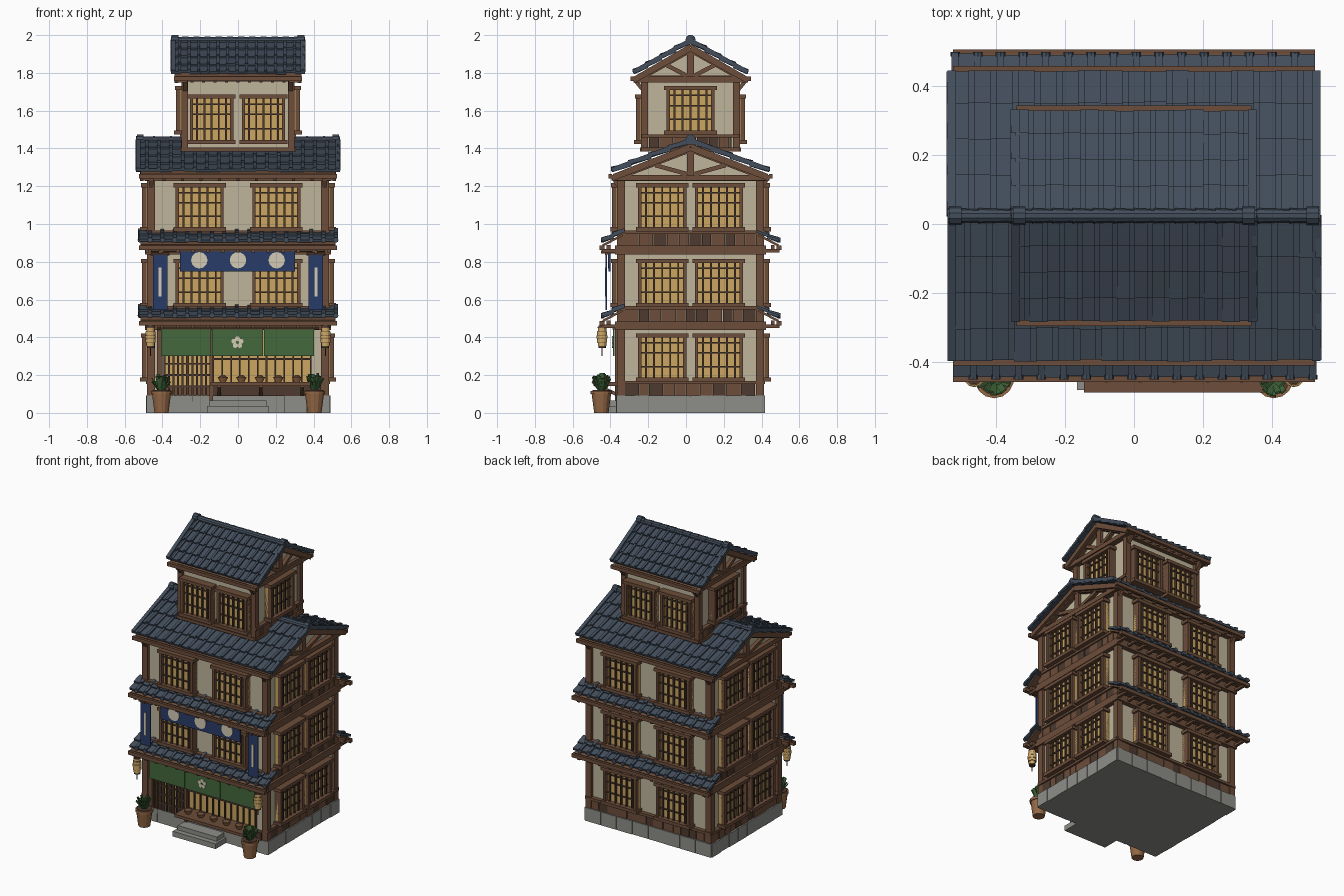
import bpy, bmesh, math, random
from mathutils import Matrix, Vector

if "Cube" in bpy.data.objects:
    bpy.data.objects.remove(bpy.data.objects["Cube"])

random.seed(4)
YC = 0.024  # depth centre of the building
COL = {'plaster': (.52, .46, .33), 'wood': (.15, .075, .042), 'dark': (.075, .042, .028), 'amber': (.60, .38, .12),
       'tile': (.055, .075, .105), 'green': (.06, .14, .045), 'navy': (.022, .045, .14), 'stone': (.27, .27, .25),
       'cream': (.66, .60, .46), 'clay': (.30, .14, .06), 'leaf': (.05, .13, .04), 'paper': (.62, .40, .14)}
parts = {}


def part(name, mat):
    return parts.setdefault(name, (bmesh.new(), mat))[0]


def face_mat(k):  # k: 0 front, 1 right, 2 back, 3 left; local front is -y
    return Matrix.Translation((0, YC, 0)) @ Matrix.Rotation(k * math.pi / 2, 4, 'Z')


def hexa(bm, m):
    v = [bm.verts.new(m @ Vector((x, y, z))) for z in (-.5, .5) for x, y in ((-.5, -.5), (.5, -.5), (.5, .5), (-.5, .5))]
    for f in ((3, 2, 1, 0), (4, 5, 6, 7), (0, 1, 5, 4), (1, 2, 6, 5), (2, 3, 7, 6), (3, 0, 4, 7)):
        bm.faces.new([v[i] for i in f])


def box(name, mat, u0, u1, d0, d1, z0, z1, k=0):
    m = Matrix.Translation(((u0 + u1) / 2, -(d0 + d1) / 2, (z0 + z1) / 2)) @ Matrix.Diagonal((u1 - u0, d1 - d0, z1 - z0, 1))
    hexa(part(name, mat), face_mat(k) @ m)


def beam(name, mat, p, q, w, h, k=0):  # bar between two (u, d, z) points
    p, q = Vector((p[0], -p[1], p[2])), Vector((q[0], -q[1], q[2]))
    x = (q - p).normalized()
    y = Vector((0, 0, 1)).cross(x)
    y = y.normalized() if y.length > 1e-4 else Vector((0, 1, 0))
    m = Matrix((x, y, x.cross(y))).transposed().to_4x4()
    m = Matrix.Translation((p + q) / 2) @ m @ Matrix.Diagonal(((q - p).length, w, h, 1))
    hexa(part(name, mat), face_mat(k) @ m)


def cyl(name, mat, u, d, z, r1, r2, h, axis='Z', n=12, k=0):  # centred cone
    rot = {'Z': Matrix(), 'X': Matrix.Rotation(math.pi / 2, 4, 'Y'), 'D': Matrix.Rotation(math.pi / 2, 4, 'X')}[axis]
    bmesh.ops.create_cone(part(name, mat), cap_ends=True, segments=n, radius1=r1, radius2=r2, depth=h,
                          matrix=face_mat(k) @ Matrix.Translation((u, -d, z)) @ rot)


def prism(name, mat, pts, d0, d1, k):
    bm, m = part(name, mat), face_mat(k)
    a, b = [[bm.verts.new(m @ Vector((u, -d, z))) for u, z in pts] for d in (d0, d1)]
    bm.faces.new(a[::-1])
    bm.faces.new(b)
    for i in range(len(pts)):
        j = (i + 1) % len(pts)
        bm.faces.new((a[i], a[j], b[j], b[i]))


def window(k, D, u, w, z0, z1, slats=5):
    a, b = u - w / 2, u + w / 2
    box('window_panes', 'amber', a, b, D - .02, D + .004, z0, z1, k)
    for s in (a, b - .018):
        box('window_frames', 'wood', s, s + .018, D - .02, D + .028, z0, z1, k)
    box('window_frames', 'wood', a - .012, b + .012, D - .02, D + .034, z1 - .016, z1 + .006, k)
    box('window_frames', 'wood', a - .012, b + .012, D - .02, D + .038, z0 - .006, z0 + .016, k)
    for i in range(1, slats + 1):
        x = a + w * i / (slats + 1)
        box('window_slats', 'dark', x - .005, x + .005, D, D + .017, z0, z1, k)
    for t in (.3, .6, .82):
        z = z0 + (z1 - z0) * t
        box('window_slats', 'dark', a, b, D, D + .012, z - .004, z + .004, k)


def wainscot(k, U, D, z0, z1):
    u = -U + .04
    while u < U - .045:
        w = min(random.uniform(.05, .08), U - .04 - u)
        nm = random.choice(('wood', 'wood', 'dark'))
        box('wainscot_' + nm, nm, u, u + w - .003, D - .025, D - .006 + random.uniform(0, .006), z0, z1, k)
        u += w
    box('wall_rails', 'wood', -U, U, D - .02, D + .008, z1 - .008, z1 + .01, k)


def tiles(k, hx, d0, z0, d1, z1, rows, cols):  # one slope of overlapping tiles
    w = 2 * hx / cols
    for r in range(rows):
        ta, tb = r / rows, min((r + 1.12) / rows, 1)
        pa = (d0 + (d1 - d0) * ta, z0 + (z1 - z0) * ta)
        pb = (d0 + (d1 - d0) * tb, z0 + (z1 - z0) * tb + .012)
        for c in range(cols):
            u, j = -hx + (c + .5) * w, random.uniform(-.003, .003)
            beam('roof_tiles', 'tile', (u, pa[0], pa[1]), (u, pb[0] + j, pb[1] + j), w * .97, .014, k)
            e = u + w * .4
            beam('roof_tile_rolls', 'tile', (e, pa[0], pa[1] + .009), (e, pb[0] + j, pb[1] + .009 + j), w * .3, .014, k)


def gable_roof(hx, bx, bd, ze, d1, z1, z0, rows, cols):
    s = (z1 - z0) / d1
    on = lambda d, off: z0 + s * d + off
    for k in (0, 2):
        tiles(k, hx, 0, z0, d1, z1, rows, cols)
        beam('roof_boards', 'wood', (0, 0, z0 - .014), (0, d1 - .01, z1 - .014), 2 * hx - .05, .014, k)
        box('eave_fascia', 'wood', -hx + .015, hx - .015, d1 - .002, d1 + .016, z1 - .032, z1 - .008, k)
        for i in range(11):  # rafters under the eave
            u = (hx - .05) * (i / 5 - 1)
            beam('rafters', 'wood', (u, bd - .05, on(bd - .05, -.032)), (u, d1, on(d1, -.032)), .016, .02, k)
        for e in (-1, 1):  # barge boards
            beam('barge_boards', 'wood', (e * (hx - .03), 0, z0 - .03), (e * (hx - .03), d1, z1 - .03), .02, .03, k)
            beam('roof_edge_rolls', 'tile', (e * (hx - .012), 0, z0 + .014), (e * (hx - .012), d1, z1 + .016), .024, .02, k)
    for k in (1, 3):  # gable plaster and timber truss
        top = z0 - .025
        prism('gable_plaster', 'plaster', [(-bd, ze), (bd, ze), (0, top)], bx - .04, bx - .012, k)
        box('truss_ties', 'wood', -d1, d1, bx - .03, bx + .02, ze - .015, ze + .015, k)
        box('king_posts', 'wood', -.018, .018, bx - .02, bx + .012, ze, top, k)
        for e in (-1, 1):
            beam('truss_rafters', 'wood', (0, bx, top - .012), (e * bd, bx, on(bd, -.037)), .035, .03, k)
            beam('truss_struts', 'wood', (e * .02, bx, ze + .02), (e * bd * .48, bx, on(bd * .48, -.05)), .025, .022, k)
            beam('eave_brackets', 'wood', (e * (bd - .02), bx - .02, ze - .07), (e * d1 * .98, bx - .02, ze), .024, .02, k)
    n = 12
    for i in range(n):  # ridge roll
        L = 2 * hx / n
        cyl('ridge_tiles', 'tile', -hx + (i + .5) * L, 0, z0 + .012, .022, .019, L, 'X', 10)
    for e in (-1, 1):
        cyl('ridge_ends', 'tile', e * (hx - .022), 0, z0 + .015, .027, .027, .036, 'X', 10)


# stone base made of blocks
box('foundation', 'stone', -.483, .483, -.385, .385, 0, .09)
for k, U, D in ((0, .485, .39), (1, .39, .485), (2, .485, .39), (3, .39, .485)):
    for i in range(8):
        a = -U + 2 * U * i / 8
        box('foundation_stones', 'stone', a + .002, a + U / 4 - .002, D - .03, D + random.uniform(-.002, .004), 0, .092, k)

# main body, floor by floor
box('main_walls', 'plaster', -.46, .46, -.367, .367, .09, 1.26)
for f, (zb, zt) in enumerate(((.09, .46), (.485, .86), (.885, 1.25))):
    for sx in (-1, 1):
        for k in (0, 2):
            box('corner_posts', 'wood', sx * .46 - .021, sx * .46 + .021, .347, .389, zb, 1.25, k)
    for k, U, D in ((0, .48, .387), (1, .387, .48), (2, .48, .387), (3, .387, .48)):
        box('floor_beams', 'wood', -U - .008, U + .008, D - .03, D + .012, zt - .022, zt + .025 * (f < 2), k)
        if k == 0 and f == 0:
            continue
        wainscot(k, U, D, zb, zb + .07)
        c = .15 if k % 2 else .203
        for u in (-c, c):
            window(k, D, u, .255, zb + .082, zb + .325)
    if f < 2:  # skirt roofs, front and back
        for k in (0, 2):
            tiles(k, .525, .35, zt + .102, .465, zt + .04, 2, 16)
            beam('skirt_boards', 'wood', (0, .36, zt + .082), (0, .465, zt + .026), 1.03, .012, k)
            box('skirt_fascia', 'wood', -.525, .525, .455, .482, zt + .003, zt + .027, k)
            box('skirt_beams', 'wood', -.50, .50, .425, .445, zt + .004, zt + .03, k)
            for i in range(13):
                u = -.48 + .08 * i
                box('skirt_rafters', 'wood', u - .009, u + .009, .37, .47, zt - .01, zt + .008, k)
            for i in range(16):
                cyl('skirt_tile_ends', 'tile', -.525 + (i + .9) * .0656, .468, zt + .055, .014, .014, .014, 'D', 8, k)
gable_roof(.54, .48, .387, 1.245, .418, 1.272, 1.432, 4, 17)

# top storey
box('tower_walls', 'plaster', -.28, .28, -.24, .24, 1.39, 1.79)
for sx in (-1, 1):
    for k in (0, 2):
        box('tower_posts', 'wood', sx * .282 - .018, sx * .282 + .018, .225, .261, 1.385, 1.78, k)
for k, U, D in ((0, .30, .26), (1, .26, .30), (2, .30, .26), (3, .26, .30)):
    box('tower_beams', 'wood', -U, U, D - .03, D + .01, 1.755, 1.785, k)
    box('tower_sills', 'wood', -U, U, D - .03, D + .008, 1.385, 1.405, k)
    if k % 2:
        wainscot(k, U, D, 1.40, 1.465)
        window(k, D, 0, .255, 1.48, 1.725)
    else:
        for u in (-.14, .135):
            window(k, D, u, .23, 1.43, 1.68)
gable_roof(.355, .30, .26, 1.765, .303, 1.79, 1.96, 4, 14)

# shop front: sliding door, display window, shelf with bowls
for a in (-.39, -.265):
    box('door_panes', 'amber', a, a + .12, .365, .375, .13, .44)
    box('door_panels', 'wood', a, a + .12, .365, .38, .06, .14)
    for i in range(6):
        u = a + .12 * i / 5
        box('door_slats', 'dark', u - .005, u + .005, .37, .388, .06, .44)
    for z in (.065, .14, .2, .26, .32):
        box('door_slats', 'dark', a, a + .12, .37, .385, z - .005, z + .005)
box('shop_posts', 'wood', -.15, -.132, .36, .40, .06, .45)
box('shop_posts', 'wood', -.43, -.40, .36, .395, .06, .45)
box('display_pane', 'amber', -.135, .385, .365, .376, .16, .44)
for i in range(12):
    u = -.13 + .515 * i / 11
    box('display_slats', 'dark', u - .004, u + .004, .37, .386, .16, .44)
box('display_slats', 'dark', -.135, .385, .37, .388, .28, .29)
box('shop_counter', 'dark', -.135, .44, .36, .40, .09, .145)
box('shop_shelf', 'wood', -.145, .385, .36, .513, .143, .163)
for u in (-.1, .12, .34):
    beam('shelf_brackets', 'wood', (u, .395, .10), (u, .49, .143), .018, .018)
for i in range(5):
    u = -.08 + .098 * i
    cyl('bowls', 'clay', u, .455, .176, .016, .029, .026, n=10)
    cyl('bowl_food', 'wood', u, .455, .194, .025, .01, .012, n=10)
box('lower_step', 'stone', -.165, .165, .38, .505, 0, .036)
box('upper_step', 'stone', -.15, .15, .38, .47, .036, .066)

# green door curtain with a small flower
for a, b in ((-.407, -.142), (-.137, .132), (.137, .402)):
    box('green_curtain', 'green', a, b, .402, .41, .302, .445)
cyl('curtain_rod', 'wood', 0, .406, .447, .008, .008, .86, 'X', 8)
for i in range(5):
    t = math.pi * (.5 + .4 * i)
    cyl('curtain_flower', 'cream', .02 * math.cos(t) - .003, .412, .373 + .02 * math.sin(t), .013, .013, .006, 'D', 10)

# blue hangings of the second floor
box('blue_valance', 'navy', -.308, .303, .425, .433, .748, .865)
cyl('valance_rod', 'wood', 0, .429, .862, .009, .009, .92, 'X', 8)
for u in (-.205, 0, .205):
    cyl('valance_discs', 'cream', u, .435, .808, .043, .043, .006, 'D', 24)
for e in (-1, 1):
    box('blue_banners', 'navy', e * .412 - .038, e * .412 + .038, .442, .45, .545, .84)
    box('banner_stripes', 'cream', e * .412 - .008, e * .412 + .008, .449, .454, .615, .77)
    cyl('banner_rods', 'wood', e * .412, .446, .842, .008, .008, .1, 'X', 8)
    box('banner_arms', 'wood', e * .412 - .008, e * .412 + .008, .38, .475, .845, .86)
    # lanterns
    for i, r in enumerate((.022, .027, .029, .027, .022)):
        cyl('lanterns', 'paper', e * .463, .468, .362 + i * .02, r, r, .018, n=12)
        cyl('lantern_ribs', 'wood', e * .463, .468, .372 + i * .02, .024, .024, .004, n=12)
    for z in (.35, .455):
        cyl('lantern_caps', 'dark', e * .463, .468, z, .02, .02, .014, n=12)
    cyl('lantern_tassels', 'dark', e * .463, .468, .325, .003, .003, .045, n=6)
    # potted plants
    cyl('plant_pots', 'clay', e * .405, .472, .052, .038, .052, .104, n=14)
    cyl('pot_rims', 'clay', e * .405, .472, .108, .057, .057, .018, n=14)
    cyl('pot_soil', 'dark', e * .405, .472, .118, .048, .048, .006, n=14)
    for i in range(22):
        t, r = i * 2.4, random.uniform(.02, .055)
        beam('plant_leaves', 'leaf', (e * .405 + .3 * r * math.cos(t), .472 + .3 * r * math.sin(t), .12),
             (e * .405 + r * math.cos(t), .472 + r * math.sin(t), .225 - r * random.uniform(.6, 1.3)), .018, .005)

# turn the collected parts into objects
for name, (bm, mat) in parts.items():
    bmesh.ops.recalc_face_normals(bm, faces=bm.faces)
    me = bpy.data.meshes.new(name)
    bm.to_mesh(me)
    bm.free()
    m = bpy.data.materials.get(mat) or bpy.data.materials.new(mat)
    m.diffuse_color = (*COL[mat], 1)
    m.use_nodes = True
    m.node_tree.nodes["Principled BSDF"].inputs["Base Color"].default_value = m.diffuse_color
    me.materials.append(m)
    bpy.context.collection.objects.link(bpy.data.objects.new(name, me))
